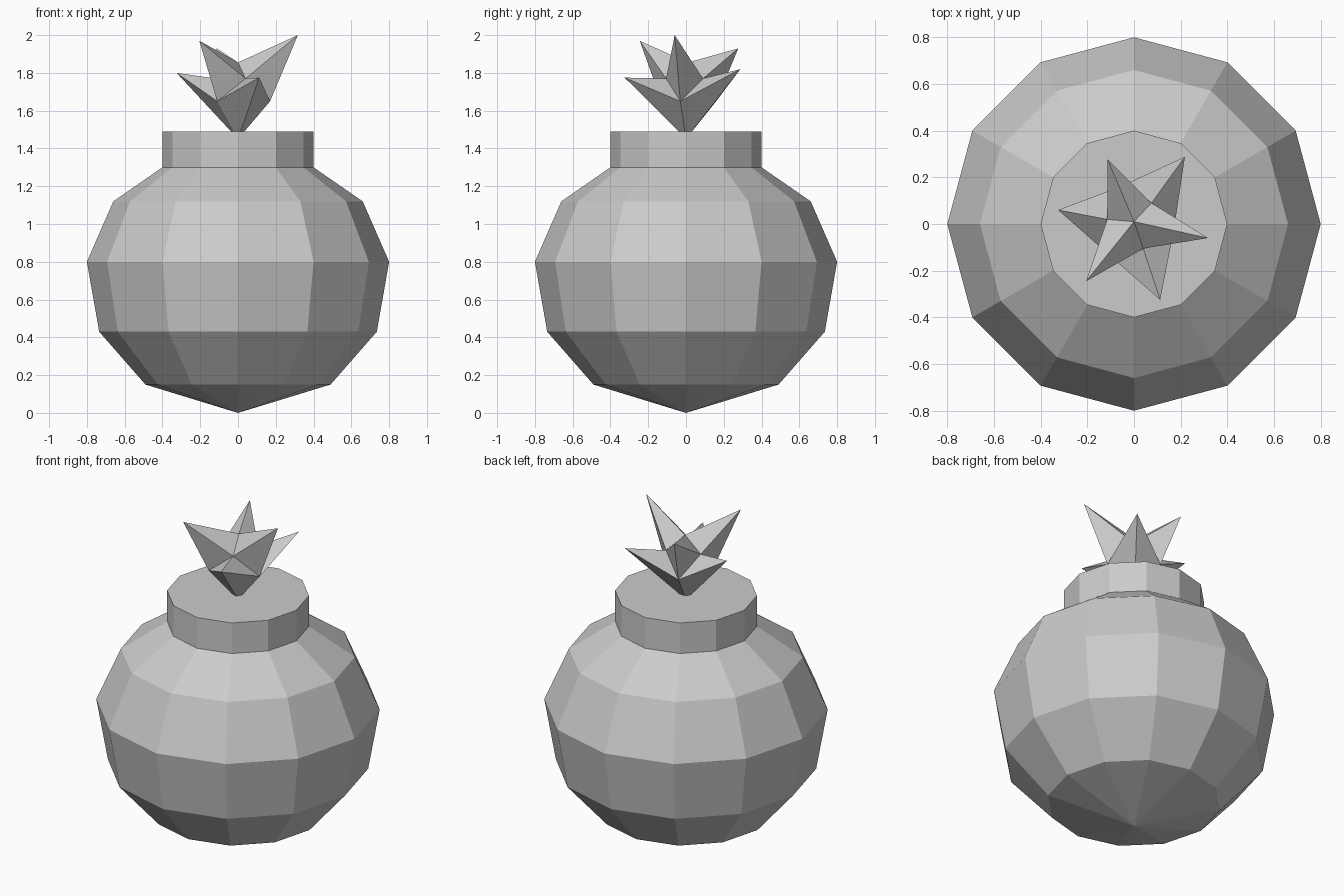
import bpy
from math import sin, cos, radians

if "Cube" in bpy.data.objects:
    bpy.data.objects.remove(bpy.data.objects["Cube"])


def add_mesh(name, verts, faces):
    mesh = bpy.data.meshes.new(name)
    mesh.from_pydata(verts, [], faces)
    mesh.update()
    obj = bpy.data.objects.new(name, mesh)
    bpy.context.collection.objects.link(obj)
    return obj


def lathe(name, rings, bottom=None, cap_top=False, n=12):
    """Revolve (radius, z) rings; optional bottom apex height and flat top."""
    verts = [(r * cos(radians(i * 360 / n)), r * sin(radians(i * 360 / n)), z)
             for r, z in rings for i in range(n)]
    faces = [(k * n + i, k * n + (i + 1) % n, (k + 1) * n + (i + 1) % n, (k + 1) * n + i)
             for k in range(len(rings) - 1) for i in range(n)]
    if bottom is not None:
        verts.append((0, 0, bottom))
        faces += [(len(verts) - 1, (i + 1) % n, i) for i in range(n)]
    if cap_top:
        faces.append(tuple(range((len(rings) - 1) * n, len(rings) * n)))
    return add_mesh(name, verts, faces)


# Round body, pointed underneath
lathe("body", [(0.49, 0.15), (0.735, 0.43), (0.8, 0.8), (0.66, 1.12), (0.4, 1.3)], bottom=0)

# Short neck with flat lid
lathe("neck", [(0.4, 1.3), (0.4, 1.49)], cap_top=True)

# Six-pointed spiky crown: alternating high and low tips with valleys between
high = [(0.317, -0.06, 2.0), (-0.113, 0.277, 1.93), (-0.205, -0.245, 1.97)]
low = [(0.218, 0.288, 1.82), (-0.325, 0.06, 1.80), (0.112, -0.325, 1.775)]
upper_valley = [(0.075, 0.09, 1.77), (-0.115, 0.02, 1.77), (0.04, -0.105, 1.77)]
lower_valley = [(0.17, -0.03, 1.65), (-0.06, 0.16, 1.65), (-0.11, -0.13, 1.65)]
verts = high + low + upper_valley + lower_valley + [(0, 0.01, 1.855), (0, 0, 1.45)]
TOP, BASE = 12, 13
faces = []
for i in range(3):
    j = (i + 1) % 3
    t, t2, l, v, w, w2 = i, j, 3 + i, 6 + i, 9 + i, 9 + j
    faces += [(TOP, t, v), (TOP, v, t2),
              (t, w, v), (v, w2, t2),
              (w, l, v), (l, w2, v),
              (BASE, l, w), (BASE, w2, l)]
add_mesh("crown", verts, faces)
